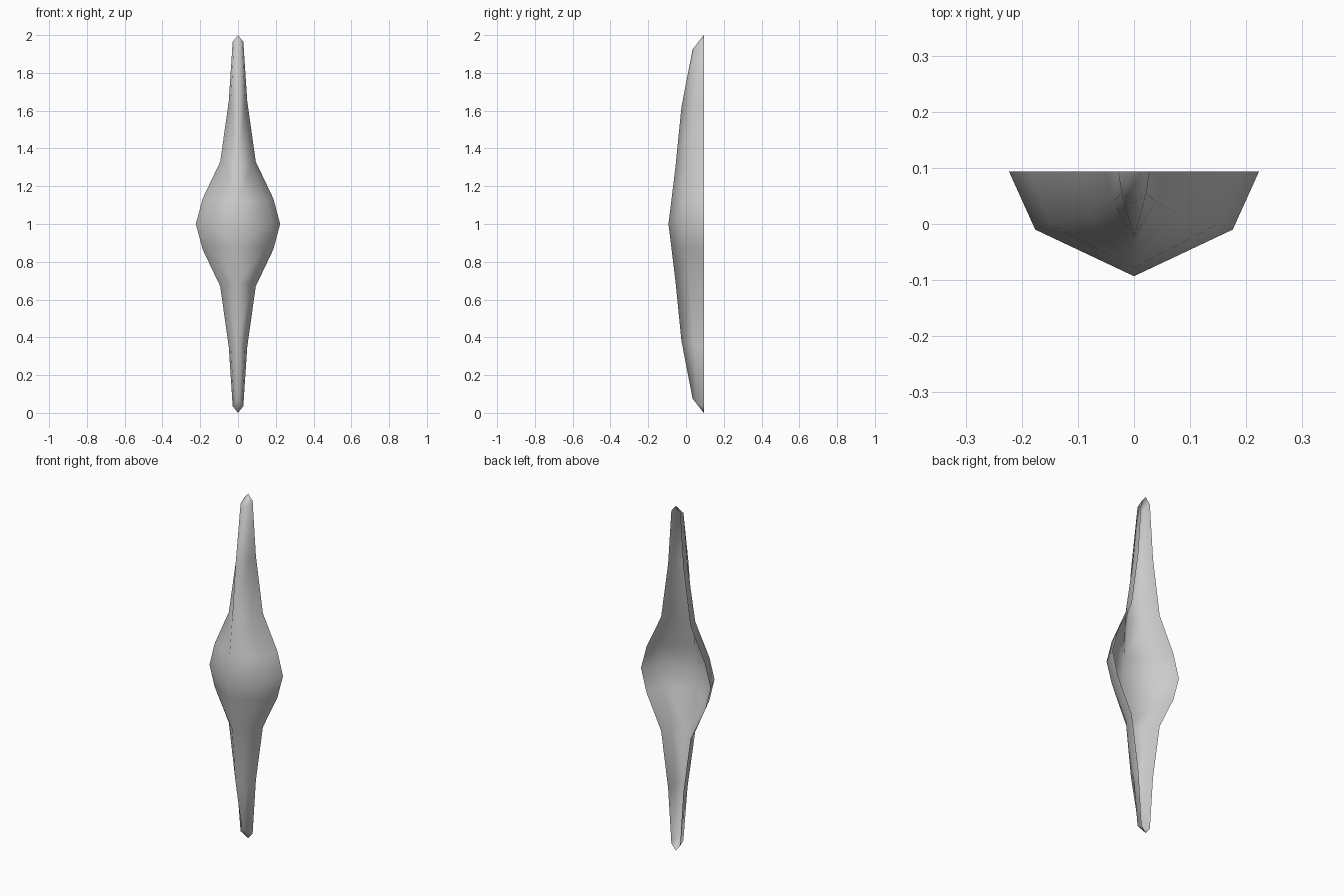
import bpy, bmesh

if "Cube" in bpy.data.objects:
    bpy.data.objects.remove(bpy.data.objects["Cube"])

# Half sections from the middle upward, height above middle:
# keel (y, h), chine (x, y, h), rim (x, h)
RIM_Y = 0.094
SECTIONS = [
    ((-0.093, 0.00), (0.176, -0.010, 0.00), (0.223, 0.00)),
    ((-0.078, 0.12), (0.150, 0.000, 0.125), (0.187, 0.135)),
    ((-0.055, 0.31), (0.073, 0.020, 0.32), (0.094, 0.33)),
    ((-0.024, 0.62), (0.038, 0.040, 0.64), (0.049, 0.65)),
    ((0.035, 0.925), (0.022, 0.055, 0.95), (0.028, 0.965)),
]

bm = bmesh.new()


def section(data, sign):
    (ky, kh), (cx, cy, ch), (rx, rh) = data
    points = ((0, ky, kh), (cx, cy, ch), (rx, RIM_Y, rh))
    return [bm.verts.new((x, y, 1 + sign * h)) for x, y, h in points]


# Open shell, right half, with pointed ends
rows = [section(s, -1) for s in reversed(SECTIONS[1:])]
rows += [section(s, 1) for s in SECTIONS]
for low, high in zip(rows, rows[1:]):
    for i in range(2):
        bm.faces.new((low[i], low[i + 1], high[i + 1], high[i]))
bottom = bm.verts.new((0, RIM_Y, 0))
top = bm.verts.new((0, RIM_Y, 2))
for i in range(2):
    bm.faces.new((bottom, rows[0][i + 1], rows[0][i]))
    bm.faces.new((top, rows[-1][i], rows[-1][i + 1]))

mesh = bpy.data.meshes.new("keeled_shell")
bm.to_mesh(mesh)
bm.free()
mesh.shade_smooth()
shell = bpy.data.objects.new("keeled_shell", mesh)
bpy.context.collection.objects.link(shell)

# Left half
mirror = shell.modifiers.new("left_half", 'MIRROR')
mirror.use_clip = True
mirror.merge_threshold = 0.001
